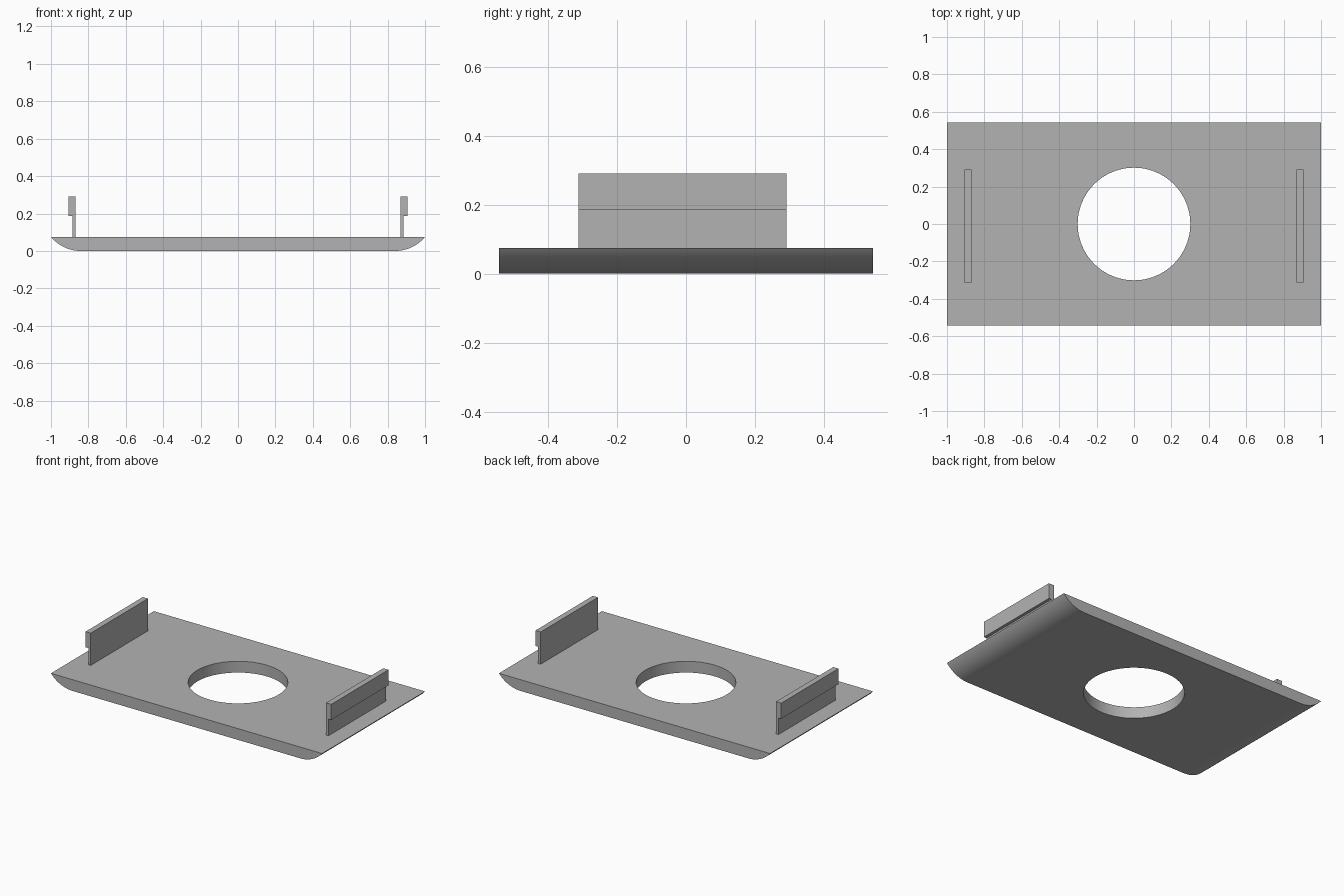
import bpy
import bmesh
from math import asin, sin, cos, radians

cube = bpy.data.objects.get("Cube")
if cube:
    bpy.data.objects.remove(cube, do_unlink=True)

grey = bpy.data.materials.new("plain grey")
grey.use_nodes = True
colour = (0.45, 0.45, 0.45, 1)
grey.diffuse_color = colour
grey.node_tree.nodes["Principled BSDF"].inputs["Base Color"].default_value = colour

HALF_DEPTH = 0.542
THICK = 0.075
CURVE = 0.16    # width of the rounded underside at each end


def extrude_profile(name, points, y0, y1):
    """Extrude a closed x-z outline from y0 to y1."""
    bm = bmesh.new()
    face = bm.faces.new([bm.verts.new((x, y0, z)) for x, z in points])
    new = bmesh.ops.extrude_face_region(bm, geom=[face])["geom"]
    moved = [v for v in new if isinstance(v, bmesh.types.BMVert)]
    bmesh.ops.translate(bm, verts=moved, vec=(0, y1 - y0, 0))
    bmesh.ops.recalc_face_normals(bm, faces=bm.faces)
    mesh = bpy.data.meshes.new(name)
    bm.to_mesh(mesh)
    bm.free()
    mesh.materials.append(grey)
    obj = bpy.data.objects.new(name, mesh)
    bpy.context.collection.objects.link(obj)
    return obj


# Plate: flat top, underside sweeping up to a sharp edge at both ends
radius = (CURVE ** 2 + THICK ** 2) / (2 * THICK)
sweep = asin(CURVE / radius)
steps = 16
arc = [(1 - CURVE + radius * sin(sweep * i / steps),
        radius * (1 - cos(sweep * i / steps))) for i in range(steps + 1)]
outline = arc + [(-x, z) for x, z in reversed(arc)]
plate = extrude_profile("plate", outline, -HALF_DEPTH, HALF_DEPTH)

# Round hole through the middle
bpy.ops.mesh.primitive_cylinder_add(vertices=96, radius=0.301, depth=1)
cutter = bpy.context.object
cutter.name = "hole_cutter"
cutter.data.materials.append(grey)
cut = plate.modifiers.new("hole", 'BOOLEAN')
cut.operation = 'DIFFERENCE'
cut.solver = 'EXACT'
cut.object = cutter
bpy.context.view_layer.objects.active = plate
bpy.ops.object.modifier_apply(modifier=cut.name)
bpy.data.objects.remove(cutter, do_unlink=True)

bpy.ops.object.select_all(action='DESELECT')
plate.select_set(True)
bpy.context.view_layer.objects.active = plate
bpy.ops.object.shade_smooth_by_angle(angle=radians(30))

# Clips: thin upright walls with an outward lip on top
clip = [(0.868, THICK), (0.886, THICK), (0.886, 0.186),
        (0.906, 0.186), (0.906, 0.29), (0.868, 0.29)]
for side, name in ((1, "left_clip"), (-1, "right_clip")):
    extrude_profile(name, [(side * x, z) for x, z in clip], -0.312, 0.291)
